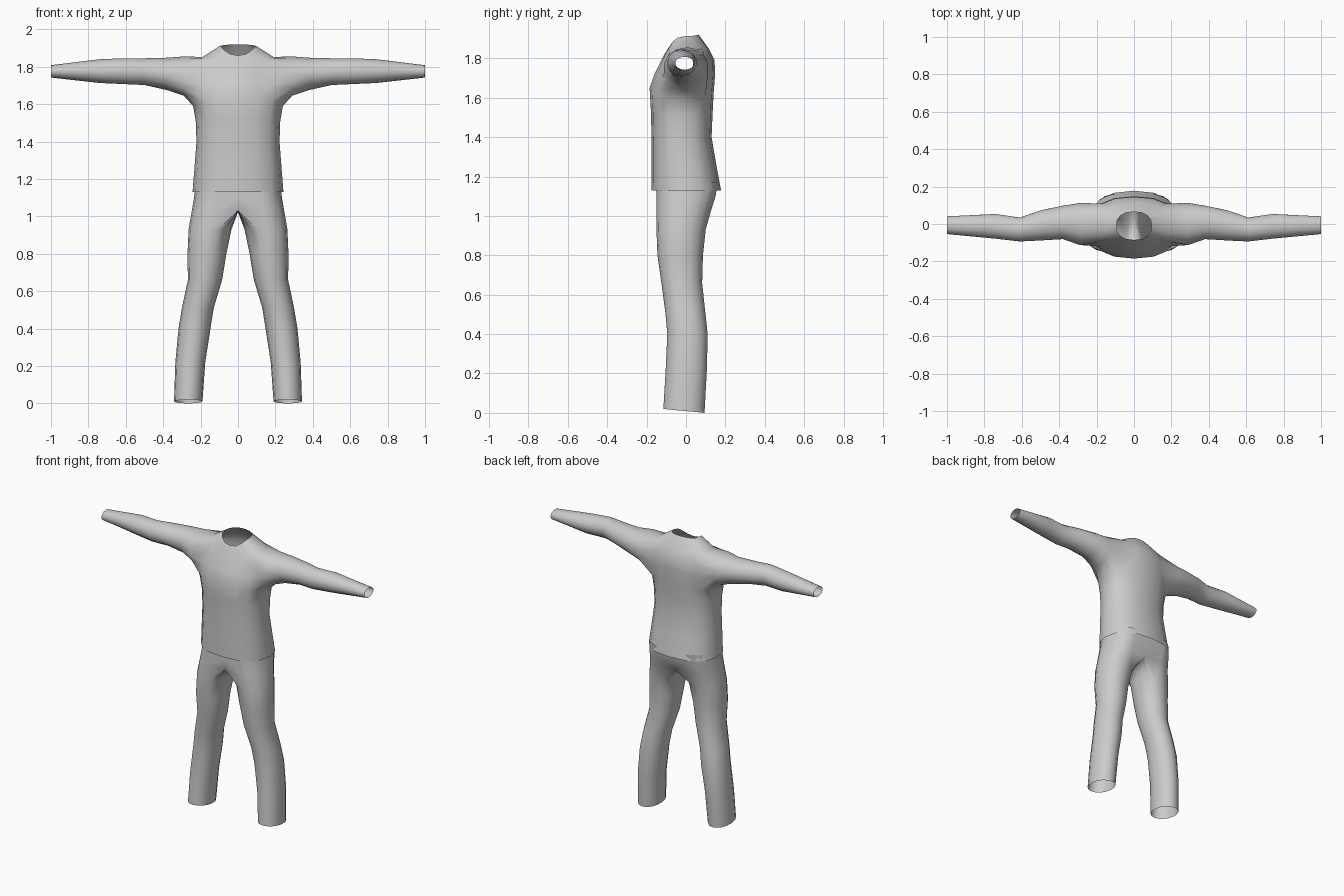
import bpy, bmesh, math

if "Cube" in bpy.data.objects:
    bpy.data.objects.remove(bpy.data.objects["Cube"])

cloth = bpy.data.materials.new("grey cloth")
cloth.diffuse_color = (0.6, 0.6, 0.6, 1)
cloth.use_nodes = True
cloth.node_tree.nodes["Principled BSDF"].inputs["Base Color"].default_value = cloth.diffuse_color


def spow(v, p):
    return math.copysign(abs(v) ** p, v)


def quad_strip(bm, a, b, closed=True):
    """Join two point rows of equal length with faces."""
    n = len(a)
    for i in range(n if closed else n - 1):
        j = (i + 1) % n
        bm.faces.new((a[i], a[j], b[j], b[i]))


def finish(bm, name):
    """Turn one half into a smooth mirrored object."""
    bmesh.ops.recalc_face_normals(bm, faces=bm.faces)
    me = bpy.data.meshes.new(name)
    bm.to_mesh(me)
    bm.free()
    me.materials.append(cloth)
    for p in me.polygons:
        p.use_smooth = True
    ob = bpy.data.objects.new(name, me)
    bpy.context.collection.objects.link(ob)
    mod = ob.modifiers.new("mirror", 'MIRROR')
    mod.use_mirror_merge = True
    mod.merge_threshold = 0.002


# ---- shirt: half rings from front centre to back centre, hem to neck ----
# half width, front y, back y, front z, side z, back z
BODY = [
    (.243, -.175, .178, 1.13, 1.13, 1.13),
    (.232, -.175, .152, 1.27, 1.27, 1.27),
    (.222, -.175, .130, 1.40, 1.40, 1.40),
    (.226, -.178, .135, 1.53, 1.51, 1.52),
    (.240, -.185, .140, 1.65, 1.59, 1.62),
    (.240, -.160, .148, 1.72, 1.68, 1.72),
    (.225, -.130, .145, 1.78, 1.77, 1.79),
    (.190, -.110, .115, 1.82, 1.852, 1.85),
    (.095, -.085, .065, 1.86, 1.912, 1.92),
]
bm = bmesh.new()
rows = []
for hw, yf, yb, zf, zs, zb in BODY:
    row = []
    for k in range(9):
        a = math.radians(-90 + 22.5 * k)
        s = math.sin(a)
        x = 0 if k in (0, 8) else hw * spow(math.cos(a), .85)
        y = (yf + yb) / 2 + (yb - yf) / 2 * spow(s, .85)
        z = zs + ((zf if s < 0 else zb) - zs) * s * s
        row.append(bm.verts.new((x, y, z)))
    rows.append(row)
for r in range(len(rows) - 1):
    if 4 <= r < 7:      # leave the armhole open
        quad_strip(bm, rows[r][:3], rows[r + 1][:3], False)
        quad_strip(bm, rows[r][6:], rows[r + 1][6:], False)
    else:
        quad_strip(bm, rows[r], rows[r + 1], False)

# sleeve grown from the armhole edge: x, front y, back y, bottom z, top z
SLEEVE = [
    (.29, -.115, .115, 1.645, 1.855),
    (.38, -.083, .100, 1.675, 1.848),
    (.50, -.090, .075, 1.702, 1.845),
    (.61, -.095, .036, 1.707, 1.845),
    (.74, -.080, .055, 1.713, 1.840),
    (1.0, -.055, .042, 1.742, 1.808),
]
prev = ([rows[4][k] for k in range(2, 7)] + [rows[5][6], rows[6][6]]
        + [rows[7][k] for k in range(6, 1, -1)] + [rows[6][2], rows[5][2]])
for x, yf, yb, zb, zt in SLEEVE:
    ring = []
    for j in range(14):
        a = math.radians(219 + j * 360 / 14)
        ring.append(bm.verts.new((x, (yf + yb) / 2 + (yb - yf) / 2 * math.cos(a),
                                  (zb + zt) / 2 + (zt - zb) / 2 * math.sin(a))))
    quad_strip(bm, prev, ring)
    prev = ring
finish(bm, "shirt")

# ---- trousers: one leg, flattened on the centre plane above the crotch ----
# inner x, outer x, front y, back y, front z, back z
LEG = [
    (0, .225, -.150, .160, 1.17, 1.17),
    (0, .235, -.150, .150, 1.10, 1.10),
    (0, .248, -.150, .125, 1.03, 1.02),
    (.035, .264, -.150, .100, .93, .93),
    (.062, .270, -.145, .086, .80, .80),
    (.085, .268, -.125, .082, .66, .66),
    (.130, .300, -.105, .098, .51, .51),
    (.147, .318, -.095, .110, .40, .40),
    (.175, .335, -.103, .106, .22, .22),
    (.190, .342, -.115, .094, .02, 0),
]
bm = bmesh.new()
prev = None
for xi, xo, yf, yb, zf, zb in LEG:
    ring = []
    for k in range(16):
        a = math.radians(22.5 * k)
        c, s = math.cos(a), math.sin(a)
        x = (xi + xo) / 2 + (xo - xi) / 2 * c
        if xi == 0 and c < -.3:
            x = 0
        y = (yf + yb) / 2 + (yb - yf) / 2 * spow(s, .92)
        z = zf + (zb - zf) * (s + 1) / 2
        ring.append(bm.verts.new((x, y, z)))
    if prev:
        quad_strip(bm, prev, ring)
    prev = ring
# remove the wall between the two legs
wall = [f for f in bm.faces if all(v.co.x < 1e-5 for v in f.verts)]
bmesh.ops.delete(bm, geom=wall, context='FACES')
finish(bm, "trousers")
